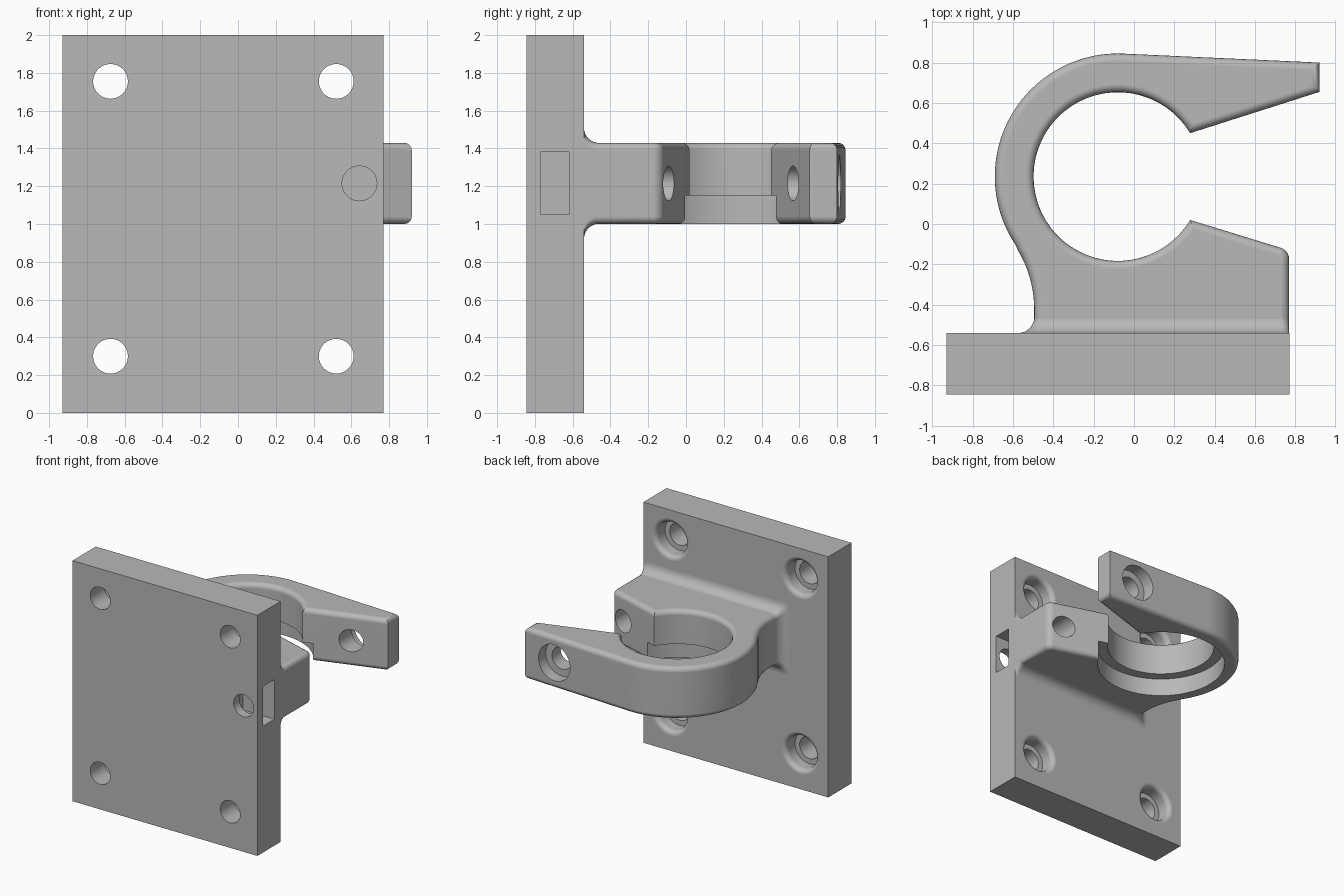
import bpy, bmesh
from math import sin, cos, pi, radians
from mathutils import Vector

cube = bpy.data.objects.get("Cube")
if cube:
    bpy.data.objects.remove(cube, do_unlink=True)

grey = bpy.data.materials.new("plain grey")
grey.use_nodes = True
grey.diffuse_color = (0.48, 0.48, 0.48, 1)
grey.node_tree.nodes["Principled BSDF"].inputs["Base Color"].default_value = (0.48, 0.48, 0.48, 1)

BACK = -0.54            # rear face of the plate
LOW, HIGH = 1.0, 1.43   # clamp height range
CX, CY = -0.08, 0.235   # ring centre
SIDE = 0.769            # flush side of the clamp
ROUND = 0.04            # edge rounding of the clamp
FILLET = 0.08           # blend between clamp and plate
BX, BZ = 0.643, 1.215   # clamping bolt axis


def make(name, bm):
    bmesh.ops.recalc_face_normals(bm, faces=bm.faces[:])
    mesh = bpy.data.meshes.new(name)
    bm.to_mesh(mesh)
    bm.free()
    mesh.materials.append(grey)
    obj = bpy.data.objects.new(name, mesh)
    bpy.context.collection.objects.link(obj)
    return obj


def box(name, lo, hi):
    bm = bmesh.new()
    bmesh.ops.create_cube(bm, size=1)
    for v in bm.verts:
        v.co = [l + (h - l) * (c + 0.5) for l, h, c in zip(lo, hi, v.co)]
    return make(name, bm)


def loft(name, rings):
    """Skin a list of equal-length closed rings and cap both ends."""
    bm = bmesh.new()
    loops = [[bm.verts.new(p) for p in ring] for ring in rings]
    n = len(loops[0])
    for a, b in zip(loops, loops[1:]):
        for i in range(n):
            j = (i + 1) % n
            bm.faces.new((a[i], a[j], b[j], b[i]))
    bm.faces.new(loops[0])
    bm.faces.new(loops[-1])
    return make(name, bm)


def lathe_y(name, x, z, profile, n=48):
    """Round cutter along y from (radius, y) pairs."""
    return loft(name, [[(x + r * cos(2 * pi * i / n), y, z + r * sin(2 * pi * i / n))
                        for i in range(n)] for r, y in profile])


def arc(cx, cy, r, a, b, n):
    return [(cx + r * cos(radians(a + (b - a) * i / n)),
             cy + r * sin(radians(a + (b - a) * i / n))) for i in range(n + 1)]


def inset(points, d):
    """Move a counter-clockwise outline inwards by d with mitred corners."""
    pts = [Vector(p) for p in points]
    result = []
    for i, p in enumerate(pts):
        u = (p - pts[i - 1]).normalized()
        w = (pts[(i + 1) % len(pts)] - p).normalized()
        n1, n2 = Vector((-u.y, u.x)), Vector((-w.y, w.x))
        result.append(p + (n1 + n2) * (d / (1 + n1.dot(n2))))
    return result


def cut(target, tool):
    mod = target.modifiers.new("cut", 'BOOLEAN')
    mod.operation = 'DIFFERENCE'
    mod.solver = 'EXACT'
    mod.object = tool
    bpy.context.view_layer.objects.active = target
    bpy.ops.object.modifier_apply(modifier=mod.name)
    bpy.data.objects.remove(tool, do_unlink=True)


# Open clamp ring with its two jaws, rims rounded top and bottom
outline = [(0.92, 0.655), (0.92, 0.80)]
outline += arc(CX, CY, 0.61, 87.4, 214, 44)
outline += arc(-1.055, -0.42, 0.56, 34, 0, 12)[1:]
outline += [(-0.495, BACK - 0.06), (SIDE, BACK - 0.06)]
outline += arc(SIDE - 0.06, -0.175, 0.06, 0, 73, 5)
outline += arc(CX, CY, 0.418, 329, 31, 48)
rim = [(ROUND * (1 - sin(radians(a))), ROUND * (1 - cos(radians(a))))
       for a in (0, 22.5, 45, 67.5, 90)]
layers = [(d, LOW + h) for d, h in rim] + [(d, HIGH - h) for d, h in reversed(rim)]
clamp = loft("clamp", [[(p.x, p.y, z) for p in inset(outline, d)] for d, z in layers])


# Flared foot that blends the clamp into the plate
def foot_ring(y, d):
    x0, x1, z0, z1 = -0.495 - d + ROUND, SIDE - 0.001 - ROUND, LOW - d + ROUND, HIGH + d - ROUND
    ring = []
    for x, z, a in ((x1, z1, 0), (x0, z1, 90), (x0, z0, 180), (x1, z0, 270)):
        ring += [(u, y, w) for u, w in arc(x, z, ROUND, a, a + 90, 5)]
    return ring


rings = [foot_ring(BACK - 0.03, FILLET)]
for i in range(9):
    a = radians(90 * i / 8)
    rings.append(foot_ring(BACK + FILLET * (1 - cos(a)), FILLET * (1 - sin(a)) - 0.001))
foot = loft("clamp_foot", rings)

# Mounting plate
plate = box("mounting_plate", (-0.93, -0.845, 0), (0.77, BACK, 2))

# Mounting holes with rounded counterbores on the rear
lip = [(0.175 - 0.04 * cos(radians(a)), BACK - 0.04 + 0.04 * sin(radians(a)))
       for a in range(0, 91, 18)]
hole = [(0.092, -0.9), (0.092, -0.66), (0.135, -0.66)] + lip + [(0.175, -0.45)]
for x in (-0.675, 0.52):
    for z in (0.30, 1.755):
        cut(plate, lathe_y("mounting_hole", x, z, hole))

# Nut slot and front bolt hole, leaving a thin wall behind the slot
cut(plate, box("nut_slot", (0.48, -0.77, 1.05), (0.9, -0.62, 1.38)))
cut(plate, lathe_y("front_bolt_hole", BX, BZ, [(0.092, -0.9), (0.092, -0.7)]))

# Bolt hole onwards through foot and both jaws, counterbored at the rear
bolt = [(0.092, -0.59), (0.092, 0.71), (0.15, 0.71), (0.15, 0.95)]
for part in (plate, foot, clamp):
    cut(part, lathe_y("rear_bolt_hole", BX, BZ, bolt))

# Wider recess under the ring
cut(clamp, loft("ring_recess", [[(x, y, z) for x, y in arc(CX, CY, 0.5, 0, 360, 72)[:-1]]
                                for z in (0.9, 1.15)]))

# Smooth shading with crisp edges
bpy.ops.object.select_all(action='DESELECT')
for part in (plate, foot, clamp):
    part.select_set(True)
    bpy.context.view_layer.objects.active = part
bpy.ops.object.shade_smooth_by_angle(angle=radians(30))
for part in (plate, foot, clamp):
    part.modifiers.new("even shading", 'WEIGHTED_NORMAL').keep_sharp = True
